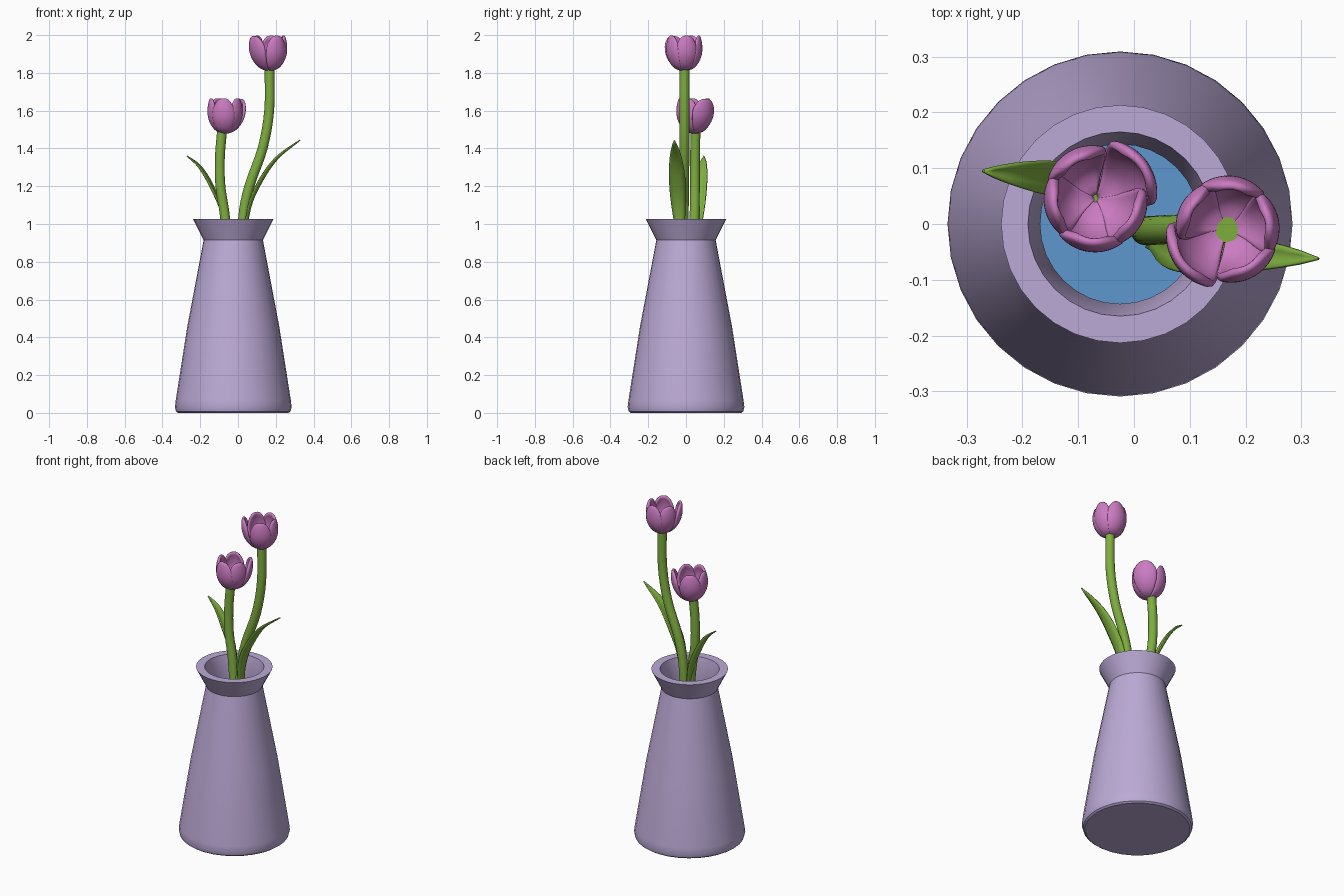
import bpy, bmesh, math
from mathutils import Vector

if "Cube" in bpy.data.objects:
    bpy.data.objects.remove(bpy.data.objects["Cube"])


def material(name, rgb):
    m = bpy.data.materials.new(name)
    m.diffuse_color = (*rgb, 1)
    m.use_nodes = True
    m.node_tree.nodes["Principled BSDF"].inputs["Base Color"].default_value = m.diffuse_color
    return m


LAVENDER = material("lavender", (0.50, 0.40, 0.67))
PINK = material("pink", (0.60, 0.20, 0.54))
GREEN = material("leaf green", (0.21, 0.42, 0.05))
BLUE = material("water blue", (0.11, 0.31, 0.62))


def finish(bm, name, mat, thickness=0, offset=0, subdiv=0, angle=40):
    me = bpy.data.meshes.new(name)
    bmesh.ops.recalc_face_normals(bm, faces=bm.faces)
    bm.to_mesh(me)
    bm.free()
    ob = bpy.data.objects.new(name, me)
    bpy.context.collection.objects.link(ob)
    me.materials.append(mat)
    if thickness:
        s = ob.modifiers.new("thickness", 'SOLIDIFY')
        s.thickness, s.offset = thickness, offset
    if subdiv:
        s = ob.modifiers.new("smooth", 'SUBSURF')
        s.levels = s.render_levels = subdiv
    bpy.ops.object.select_all(action='DESELECT')
    ob.select_set(True)
    bpy.context.view_layer.objects.active = ob
    bpy.ops.object.shade_smooth_by_angle(angle=math.radians(angle))
    return ob


def sample(pts, t):
    """Catmull-Rom point along a list of points, t in 0..1."""
    p = [Vector(q) for q in pts]
    f = t * (len(p) - 1)
    i = min(int(f), len(p) - 2)
    f -= i
    b, c = p[i], p[i + 1]
    a = p[i - 1] if i else b * 2 - c
    d = p[i + 2] if i + 2 < len(p) else c * 2 - b
    return 0.5 * (2 * b + (c - a) * f + (2 * a - 5 * b + 4 * c - d) * f * f
                  + (3 * b - a - 3 * c + d) * f ** 3)


def add_grid(bm, rows):
    vs = [[bm.verts.new(p) for p in row] for row in rows]
    for r0, r1 in zip(vs, vs[1:]):
        for i in range(len(r0) - 1):
            bm.faces.new((r0[i], r0[i + 1], r1[i + 1], r1[i]))


# Vase: lathed closed profile, outside then inside
CX = -0.025
profile = [(0, 0), (0.292, 0), (0.303, 0.008), (0.309, 0.03), (0.305, 0.065),
           (0.243, 0.46), (0.157, 0.915), (0.213, 1.027), (0.165, 1.027),
           (0.143, 0.915), (0.225, 0.46), (0.28, 0.05), (0, 0.04)]
bm = bmesh.new()
vs = [bm.verts.new((CX + r, 0, z)) for r, z in profile]
es = [bm.edges.new(e) for e in zip(vs, vs[1:])]
bmesh.ops.spin(bm, geom=vs + es, cent=(CX, 0, 0), axis=(0, 0, 1),
               angle=math.tau, steps=32)
bmesh.ops.remove_doubles(bm, verts=bm.verts, dist=1e-4)
finish(bm, "vase", LAVENDER, angle=30)

# Water surface inside the vase
bm = bmesh.new()
bmesh.ops.create_circle(bm, cap_ends=True, segments=32, radius=0.183)
bmesh.ops.translate(bm, verts=bm.verts, vec=(CX, 0, 0.7))
finish(bm, "water", BLUE)


# Stems: swept circles along a smooth path
def stem(name, pts, r=0.026):
    bm = bmesh.new()
    n = 24
    rows = []
    for k in range(n + 1):
        t = k / n
        p = sample(pts, t)
        d = (sample(pts, min(1, t + .01)) - sample(pts, max(0, t - .01))).normalized()
        u = d.cross(Vector((0, 1, 0))).normalized()
        v = d.cross(u)
        rows.append([p + r * (u * math.cos(a) + v * math.sin(a))
                     for a in (math.tau * i / 16 for i in range(17))])
    add_grid(bm, rows)
    bmesh.ops.remove_doubles(bm, verts=bm.verts, dist=1e-5)
    bmesh.ops.holes_fill(bm, edges=[e for e in bm.edges if e.is_boundary])
    finish(bm, name, GREEN)


stem("short_stem", [(-0.04, 0.03, 0.3), (-0.045, 0.035, 0.75), (-0.068, 0.045, 1.03),
                    (-0.093, 0.047, 1.2), (-0.096, 0.048, 1.35), (-0.085, 0.05, 1.49)])
stem("tall_stem", [(0.02, -0.012, 0.3), (0.02, -0.012, 0.75), (0.027, -0.012, 1.03),
                   (0.06, -0.01, 1.2), (0.13, -0.008, 1.4), (0.165, -0.008, 1.6),
                   (0.167, -0.008, 1.83)])


# Leaves: folded blades tapering to a tip
def leaf(name, pts, half):
    bm = bmesh.new()
    d = Vector(pts[-1]) - Vector(pts[0])
    side = Vector((-d.y, d.x, 0)).normalized()
    fold = Vector((d.x, d.y, 0)).normalized() * -0.012 + Vector((0, 0, 0.008))
    rows = []
    for k in range(17):
        t = k / 16
        w = max(0.02, math.sin(math.pi * t ** 0.9) ** 0.75 if t < 1 else 0)
        w = max(w, 0.45) if t < 0.5 else w
        rows.append([sample(pts, t) + side * s * half * w + fold * (s * s * w)
                     for s in (-1, -.5, 0, .5, 1)])
    add_grid(bm, rows)
    finish(bm, name, GREEN, thickness=0.006)


leaf("left_leaf", [(-0.05, 0.05, 0.85), (-0.09, 0.072, 1.06), (-0.15, 0.083, 1.2),
                   (-0.208, 0.09, 1.3), (-0.27, 0.095, 1.36)], 0.03)
leaf("right_leaf", [(0.03, -0.025, 0.85), (0.065, -0.04, 1.08), (0.125, -0.047, 1.22),
                    (0.21, -0.055, 1.345), (0.33, -0.062, 1.445)], 0.043)


# Tulip heads: five thick curved petals, the first one leaning outwards
PETAL = [(0.004, 0), (0.05, 0.016), (0.08, 0.055), (0.094, 0.1),
         (0.093, 0.15), (0.082, 0.193)]
HALF = [40, 42, 44, 43, 40, 27]


def tulip(name, base, turn):
    bm = bmesh.new()
    for n, ang in enumerate((215, 300, 10, 83, 150)):
        rows = []
        for k in range(11):
            t = k / 10
            r, z = sample([(a, b) for a, b in PETAL], t)
            half = sample([(h, 0) for h in HALF], t).x
            row = []
            for j in range(9):
                s = j / 4 - 1
                rr = r + (0.003 if n % 2 else 0) - 0.006 * s * s * t
                zz = z - 0.016 * abs(s) ** 3 * t ** 3
                if n == 0:
                    rr += 0.14 * z
                    zz -= 0.004 * t
                a = math.radians(ang + turn + s * half)
                row.append(Vector(base) + Vector((rr * math.cos(a), rr * math.sin(a), zz)))
            rows.append(row)
        add_grid(bm, rows)
    # make every petal face outwards so the thickness grows inwards
    ob = finish(bm, name, PINK, thickness=0.017, offset=-1, subdiv=1, angle=60)
    c = Vector(base) + Vector((0, 0, 0.12))
    bm = bmesh.new()
    bm.from_mesh(ob.data)
    for f in bm.faces:
        if f.normal.dot(f.calc_center_median() - c) < 0:
            f.normal_flip()
    bm.to_mesh(ob.data)
    bm.free()


tulip("tall_tulip", (0.167, -0.01, 1.808), 0)
tulip("short_tulip", (-0.068, 0.046, 1.476), 180)
